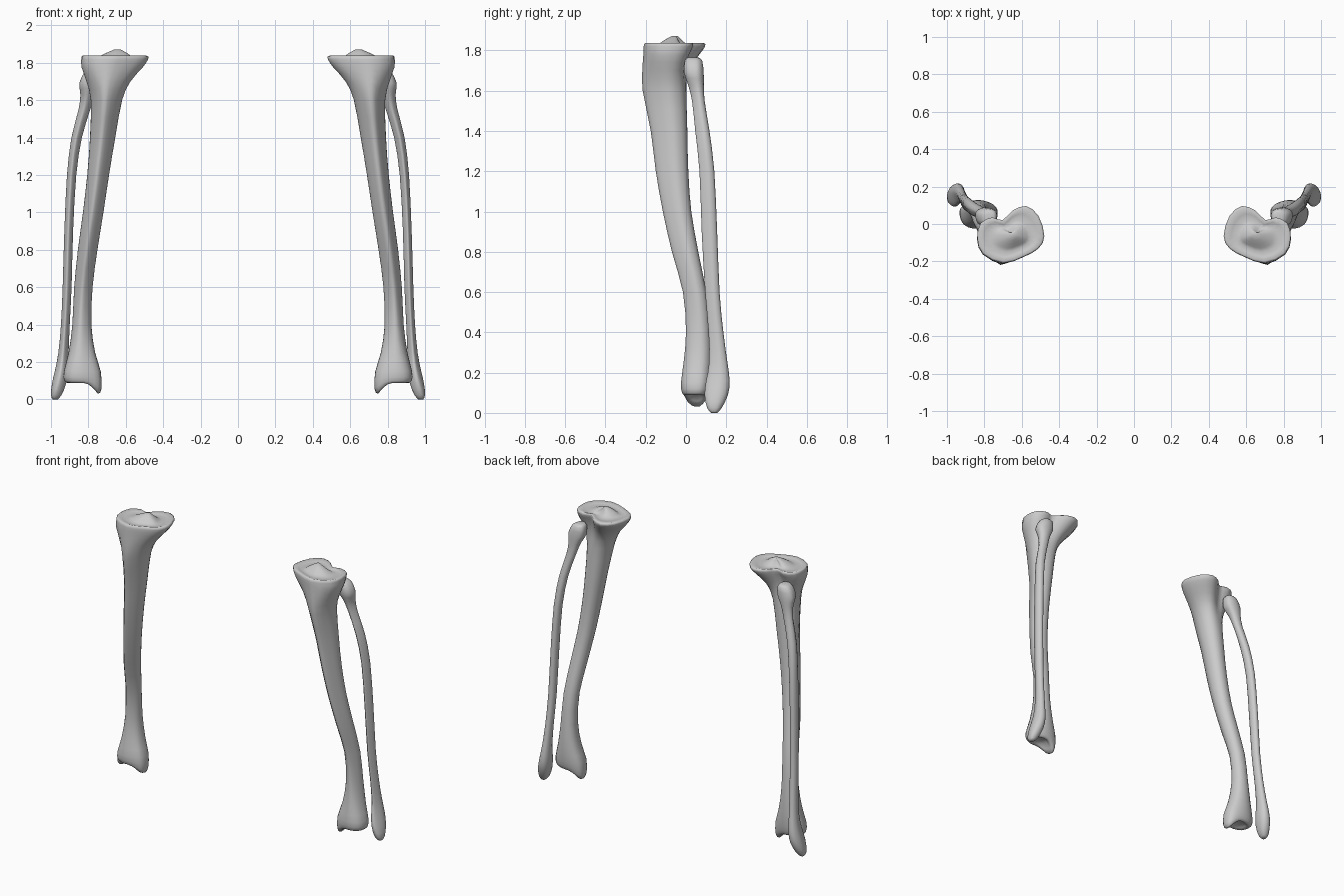
import bpy
import bmesh
from mathutils import Vector

cube = bpy.data.objects.get("Cube")
if cube:
    bpy.data.objects.remove(cube, do_unlink=True)

# Cross-sections in a unit box: from the outer side, round the back, inner side, front
PLATEAU = [(1, -.13), (.9, .4), (.55, .6), (.25, .5), (-.05, .84), (-.45, 1),
           (-.83, .65), (-1, -.06), (-.83, -.48), (-.4, -.77), (.22, -1), (.83, -.68)]
SHAFT = [(1, .1), (.95, .5), (.65, .85), (.2, 1), (-.25, 1), (-.65, .85),
         (-.95, .5), (-1, .05), (-.75, -.4), (-.3, -.8), (.15, -1), (.6, -.55)]
ANKLE = [(1, 0), (.95, .5), (.6, .85), (.1, 1), (-.4, .95), (-.8, .75),
         (-1, .4), (-1, -.15), (-.85, -.6), (-.35, -.9), (.25, -1), (.8, -.7)]

# Sections: z, x min, x max, y min, y max, shape (1 plateau, 0 shaft, -1 ankle), inner drop
SHIN = [
    (1.872, .63, .66, -.07, -.04, 1),
    (1.85, .59, .71, -.11, -.02, 1),
    (1.825, .55, .77, -.15, .02, 1),
    (1.838, .49, .83, -.2, .085, 1),
    (1.82, .48, .838, -.21, .095, 1),
    (1.775, .51, .836, -.212, .065, .9),
    (1.7, .575, .81, -.217, .02, .5),
    (1.6, .62, .786, -.215, .003, .1),
    (1.4, .657, .79, -.175, .005),
    (1.2, .69, .805, -.15, .01),
    (1, .72, .828, -.115, .025),
    (.8, .752, .855, -.07, .06),
    (.6, .778, .875, -.015, .1),
    (.4, .785, .885, 0, .12, -.4),
    (.25, .765, .905, -.012, .128, -.8),
    (.15, .736, .93, -.025, .125, -1),
    (.1, .732, .928, -.02, .115, -1, .04),
    (.088, .752, .905, -.005, .1, -1, .055),
    (.1, .79, .88, .02, .08, -1, .01),
]
CALF = [
    (1.765, .75, .79, .01, .06, -1),
    (1.75, .735, .82, -.005, .08, -1),
    (1.69, .735, .848, -.01, .088, -1),
    (1.63, .765, .842, .01, .088, -.5),
    (1.55, .79, .852, .03, .092),
    (1.4, .835, .89, .046, .116),
    (1.2, .865, .914, .067, .14),
    (.9, .882, .928, .078, .154),
    (.6, .89, .937, .095, .166),
    (.4, .9, .946, .112, .185),
    (.25, .906, .96, .115, .205),
    (.16, .908, .977, .1, .216, -.3),
    (.09, .918, .993, .092, .208, -.5),
    (.025, .943, 1, .105, .178, -1),
    (0, .965, .99, .125, .155, -1),
]


def spline(points, steps, closed=False):
    """Resample a list of vectors along a smooth curve through them."""
    count = len(points)

    def pick(i):
        return points[i % count] if closed else points[min(max(i, 0), count - 1)]

    result = []
    for i in range(count if closed else count - 1):
        a, b, c, d = (pick(i + k) for k in (-1, 0, 1, 2))
        for step in range(steps):
            t = step / steps
            result.append((b * 2 + (c - a) * t + (a * 2 - b * 5 + c * 4 - d) * t ** 2
                           + (b * 3 - a - c * 3 + d) * t ** 3) / 2)
    if not closed:
        result.append(points[-1])
    return result


def smooth_outline(outline):
    return spline([Vector(p) for p in outline], 2, closed=True)


plateau, shaft, ankle = (smooth_outline(o) for o in (PLATEAU, SHAFT, ANKLE))


def section_ring(section, side):
    """Fit a blended outline into the box of one section."""
    z, x_min, x_max, y_min, y_max, shape, drop = section
    target = plateau if shape > 0 else ankle
    ring = []
    for base, goal in zip(shaft, target):
        u, v = base.lerp(goal, min(abs(shape), 1))
        x = (x_min + x_max + u * (x_max - x_min)) / 2
        y = (y_min + y_max + v * (y_max - y_min)) / 2
        ring.append(Vector((side * x, y, z - drop * max(0, -u) ** 2)))
    return ring


def build_bone(name, sections, side):
    """Loft a closed bone through its sections."""
    padded = [Vector(tuple(s) + (0,) * (7 - len(s))) for s in sections]
    bm = bmesh.new()
    rings = [[bm.verts.new(co) for co in section_ring(s, side)]
             for s in spline(padded, 2)]
    count = len(shaft)
    for upper, lower in zip(rings, rings[1:]):
        for i in range(count):
            j = (i + 1) % count
            bm.faces.new((upper[i], upper[j], lower[j], lower[i]))
    for ring in (rings[0], rings[-1]):
        centre = bm.verts.new(sum((v.co for v in ring), Vector()) / count)
        for i in range(count):
            bm.faces.new((ring[i], ring[(i + 1) % count], centre))
    bmesh.ops.recalc_face_normals(bm, faces=bm.faces)
    for face in bm.faces:
        face.smooth = True
    mesh = bpy.data.meshes.new(name)
    bm.to_mesh(mesh)
    bm.free()
    bone = bpy.data.objects.new(name, mesh)
    bpy.context.collection.objects.link(bone)


# A shin bone and a calf bone for each leg
for label, side in (("left", 1), ("right", -1)):
    build_bone(label + "_shin_bone", SHIN, side)
    build_bone(label + "_calf_bone", CALF, side)
